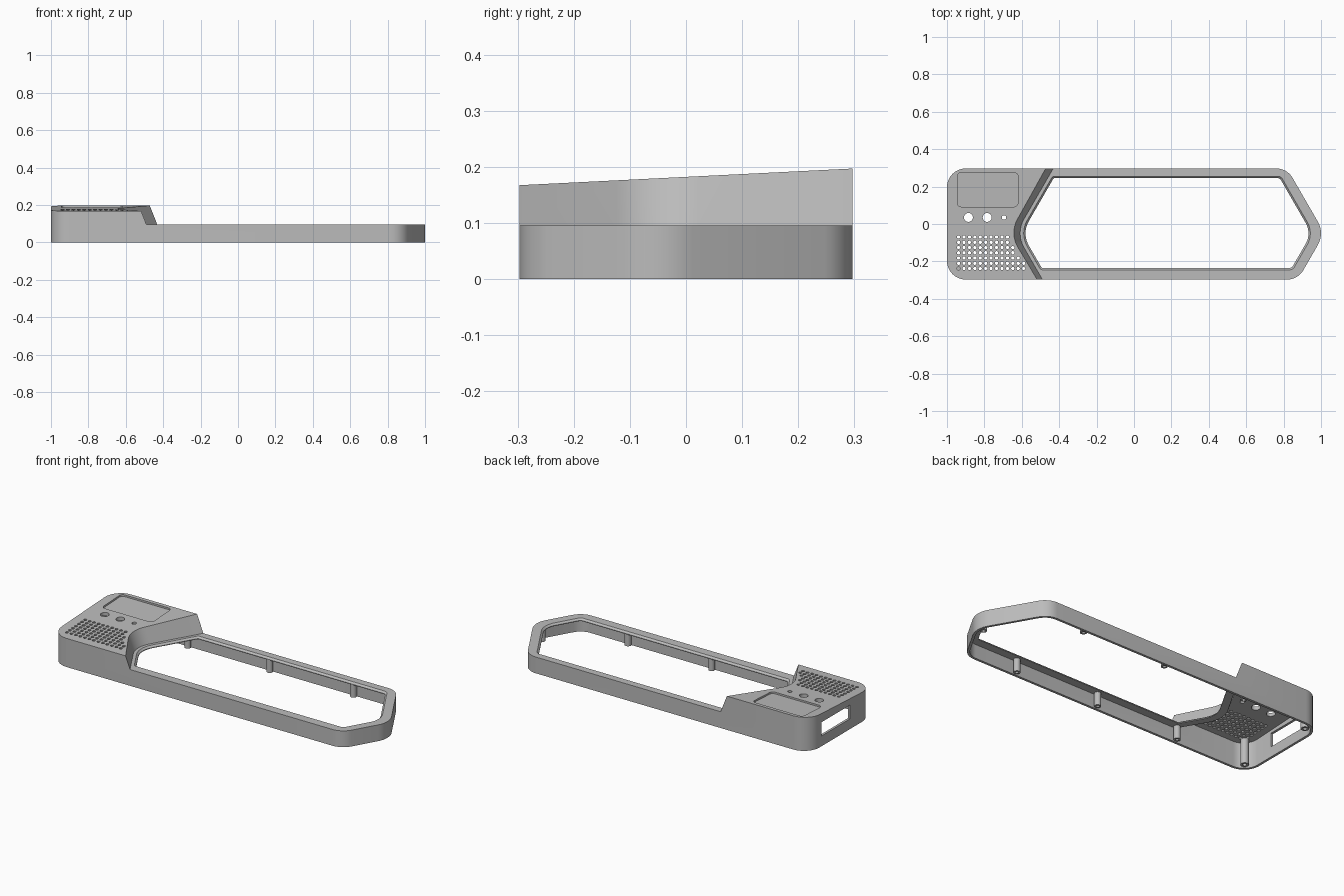
import bpy, bmesh, math
from mathutils import Vector

if "Cube" in bpy.data.objects:
    bpy.data.objects.remove(bpy.data.objects["Cube"])

grey = bpy.data.materials.new("matte_grey")
grey.use_nodes = True
GREY = (0.5, 0.5, 0.5, 1)
grey.diffuse_color = GREY
grey.node_tree.nodes["Principled BSDF"].inputs["Base Color"].default_value = GREY

WALL = 0.014      # side wall and rim thickness
ROOF = 0.02       # console roof thickness
RIM = 0.095       # height of the low rim


def roof(y):
    return 0.182 + 0.05 * y


def inset(pts, d):
    """Shift every edge of a convex counter-clockwise polygon inwards."""
    out = []
    for i, p in enumerate(pts):
        p = Vector(p)
        a = (p - Vector(pts[i - 1])).normalized()
        b = (Vector(pts[(i + 1) % len(pts)]) - p).normalized()
        na, nb = Vector((-a.y, a.x)), Vector((-b.y, b.x))
        out.append(p + (na + nb) * d / (1 + na.dot(nb)))
    return out


def rounded(pts, radii, steps=8):
    """Round the polygon corners with tangent arcs."""
    out = []
    for i, p in enumerate(pts):
        p, r = Vector(p), radii[i]
        if r <= 0:
            out.append(p)
            continue
        u = (Vector(pts[i - 1]) - p).normalized()
        v = (Vector(pts[(i + 1) % len(pts)]) - p).normalized()
        half = u.angle(v) / 2
        centre = p + (u + v).normalized() * r / math.sin(half)
        start = p + u * r / math.tan(half) - centre
        turn = math.pi - 2 * half
        for k in range(steps + 1):
            t = turn * k / steps
            c, s = math.cos(t), math.sin(t)
            out.append(centre + Vector((start.x * c - start.y * s, start.x * s + start.y * c)))
    return out


def circle(x, y, r, n=16):
    return [Vector((x + r * math.cos(k * math.tau / n), y + r * math.sin(k * math.tau / n)))
            for k in range(n)]


def loft(bm, rings):
    """Join (outline, height) rings into a closed solid; height may depend on y."""
    loops = [[bm.verts.new((p[0], p[1], z(p[1]) if callable(z) else z)) for p in pts]
             for pts, z in rings]
    n = len(loops[0])
    for lo, hi in zip(loops, loops[1:]):
        for i in range(n):
            j = (i + 1) % n
            bm.faces.new((lo[i], lo[j], hi[j], hi[i]))
    bm.faces.new(loops[0][::-1])
    bm.faces.new(loops[-1])


def make(name, *solids):
    bm = bmesh.new()
    for rings in solids:
        loft(bm, rings)
    bmesh.ops.recalc_face_normals(bm, faces=bm.faces)
    mesh = bpy.data.meshes.new(name)
    bm.to_mesh(mesh)
    bm.free()
    mesh.materials.append(grey)
    ob = bpy.data.objects.new(name, mesh)
    bpy.context.collection.objects.link(ob)
    return ob


def activate(ob):
    bpy.ops.object.select_all(action='DESELECT')
    ob.select_set(True)
    bpy.context.view_layer.objects.active = ob


def cut(ob, cutter):
    activate(ob)
    mod = ob.modifiers.new("cut", 'BOOLEAN')
    mod.operation, mod.solver, mod.object = 'DIFFERENCE', 'EXACT', cutter
    bpy.ops.object.modifier_apply(modifier=mod.name)
    bpy.data.objects.remove(cutter)


# Plan outlines, counter-clockwise
SLOPE = math.tan(math.radians(60))
TIP = -0.05


def hexagon(left, right, y0, y1):
    """Left and right points at TIP height, flanks at sixty degrees."""
    lo, hi = (TIP - y0) / SLOPE, (y1 - TIP) / SLOPE
    return [(left + lo, y0), (right - lo, y0), (right, TIP),
            (right - hi, y1), (left + hi, y1), (left, TIP)]


outer = hexagon(0, 1.019, -0.297, 0.297)[1:4]
outer = [(-1, -0.297)] + outer + [(-1, 0.297)]
outer_radii = [0.1, 0.1, 0.125, 0.1, 0.1]
opening = hexagon(-0.6, 0.95, -0.235, 0.245)
opening_radii = [0.01, 0.02, 0.11, 0.02, 0.01, 0.13]
v = hexagon(-0.632, 3, -0.5, 0.5)
notch = [v[0], (1.5, -0.5), (1.5, 0.5), v[4], v[5]]


def shell_solid(name, d, bottom, top_drop):
    """Console plus rim as a solid, shrunk by d."""
    plan = rounded(inset(outer, d), [r - d for r in outer_radii])
    ob = make(name, [(plan, bottom), (plan, lambda y: roof(y) - top_drop)])

    def step(lean):
        return rounded(inset(notch, -d - lean), [0, 0, 0, 0, 0.15])
    cut(ob, make("step_cutter", [(step(0), RIM - d), (step(0.055), RIM - d + 0.16)]))
    return ob


# Hollow housing
housing = shell_solid("housing", 0, 0, 0)
cut(housing, shell_solid("cavity", WALL, -0.05, ROOF))

# Large opening with chamfered rim
hole = rounded(opening, opening_radii)
wide = rounded(inset(opening, -0.01), [r + 0.01 for r in opening_radii])
cut(housing, make("opening_cutter", [(hole, 0.03), (hole, RIM - 0.01), (wide, RIM), (wide, RIM + 0.001)]))

# Display recess following the sloping roof
screen = rounded([(-0.945, 0.092), (-0.62, 0.092), (-0.62, 0.275), (-0.945, 0.275)], [0.022] * 4)
cut(housing, make("display_cutter", [(screen, lambda y: roof(y) - 0.01), (screen, 0.3)]))

# Round control holes and speaker grille
holes = [circle(-0.885, 0.035, 0.024), circle(-0.785, 0.035, 0.024), circle(-0.695, 0.035, 0.012)]
for row in range(7):
    y = -0.07 - 0.028 * row
    edge = -0.667 + (TIP - y) / SLOPE
    for col in range(14):
        x = -0.938 + 0.029 * col
        if x < edge - 0.015:
            holes.append(circle(x, y, 0.009, 10))
cut(housing, make("hole_cutter", *[[(h, 0.12), (h, 0.3)] for h in holes]))

# Connector window in the end wall
window = [(-1.1, -0.085), (-0.95, -0.085), (-0.95, 0.18), (-1.1, 0.18)]
cut(housing, make("window_cutter", [(window, 0.06), (window, 0.14)]))
activate(housing)
bpy.ops.object.shade_smooth_by_angle(angle=math.radians(25))


# Screw bosses with blind bores
def boss(name, x, y, top, r=0.018):
    body, bore = circle(x, y, r), circle(x, y, r * 0.5)
    ob = make(name, [(bore, 0.04), (bore, 0.005), (body, 0.005), (body, top)])
    activate(ob)
    bpy.ops.object.shade_smooth_by_angle(angle=math.radians(30))


for side, label in ((-1, "front"), (1, "back")):
    boss(label + "_corner_boss", -0.94, side * 0.24, roof(side * 0.24) - 0.015, 0.022)
    for i, x in enumerate((-0.51, 0.02, 0.56)):
        tall = side > 0 and i == 0
        boss(f"{label}_boss_{i + 1}", x, side * 0.265, 0.15 if tall else RIM - 0.01)
boss("end_boss", 0.963, TIP, RIM - 0.01)
